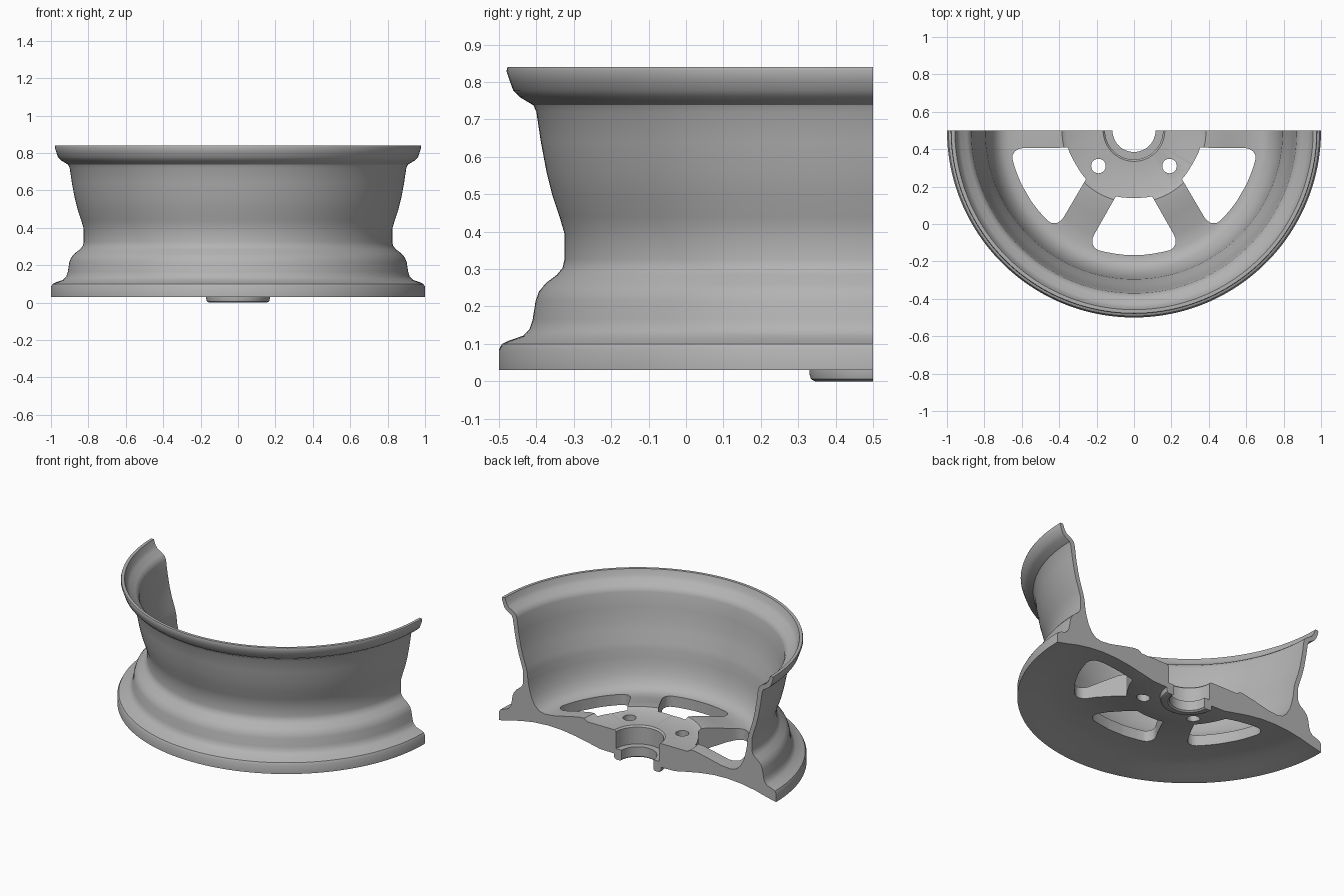
import bpy, bmesh, math
from mathutils import Vector

if "Cube" in bpy.data.objects:
    bpy.data.objects.remove(bpy.data.objects["Cube"])

CENTRE_Y = 0.5      # wheel axis lies on the sectioned plane
STEPS = 96

metal = bpy.data.materials.new("grey_metal")
metal.diffuse_color = (0.45, 0.45, 0.45, 1)
metal.use_nodes = True
metal.node_tree.nodes["Principled BSDF"].inputs["Base Color"].default_value = metal.diffuse_color

# Cross-section (radius, height), split into runs that meet at crisp corners
outside = [(1, .03), (1, .085), (.992, .1), (.975, .108), (.935, .122), (.918, .14),
           (.91, .165), (.902, .215), (.893, .24), (.875, .262), (.845, .285), (.83, .303),
           (.825, .325), (.825, .395), (.838, .44), (.858, .5), (.873, .56), (.888, .64),
           (.9, .72), (.908, .738), (.945, .76), (.962, .778), (.972, .805), (.98, .83), (.977, .84)]
inside = [(.958, .84), (.945, .805), (.93, .785), (.895, .765), (.878, .75), (.87, .73),
          (.858, .64), (.843, .56), (.828, .5), (.805, .43), (.795, .39), (.79, .34),
          (.78, .29), (.765, .24), (.74, .195), (.71, .168), (.67, .158), (.6, .165),
          (.5, .188), (.42, .205), (.385, .207), (.36, .19)]
hub = [(.165, .19), (.155, .18), (.155, .07), (.115, .07), (.115, .008), (.125, 0),
       (.155, 0), (.166, .006), (.17, .02), (.17, .035)]
underside = [(.27, .037), (.33, .05), (.45, .074), (.55, .087), (.65, .09),
             (.75, .083), (.85, .066), (.93, .045)]
profile = outside + inside + hub + underside


def finish(bm, name):
    bmesh.ops.recalc_face_normals(bm, faces=bm.faces)
    me = bpy.data.meshes.new(name)
    bm.to_mesh(me)
    bm.free()
    ob = bpy.data.objects.new(name, me)
    bpy.context.collection.objects.link(ob)
    return ob


def prism(points, name):
    """Vertical cutter from a flat outline."""
    bm = bmesh.new()
    face = bm.faces.new([bm.verts.new((x, y, -.2)) for x, y in points])
    new = bmesh.ops.extrude_face_region(bm, geom=[face])["geom"]
    bmesh.ops.translate(bm, vec=(0, 0, .65),
                        verts=[v for v in new if isinstance(v, bmesh.types.BMVert)])
    ob = finish(bm, name)
    ob.hide_render = True
    return ob


# Half wheel: revolve the section by 180 degrees and cap both cut ends
bm = bmesh.new()
rings = []
for i in range(STEPS + 1):
    a = math.pi + math.pi * i / STEPS
    rings.append([bm.verts.new((r * math.cos(a), CENTRE_Y + r * math.sin(a), z)) for r, z in profile])
n = len(profile)
for a, b in zip(rings, rings[1:]):
    for j in range(n):
        k = (j + 1) % n
        bm.faces.new((a[j], a[k], b[k], b[j]))
bm.faces.new(rings[0])
bm.faces.new(rings[-1])
wheel = finish(bm, "half_wheel_rim")

# Spoke windows: rounded wedge, (distance from axis, sideways)
half = [(.36, .035), (.357, .07), (.352, .097), (.56, .215), (.583, .223), (.607, .222),
        (.628, .21), (.64, .19), (.65, .15), (.659, .1), (.665, .05)]
wedge = half + [(u, -v) for u, v in reversed(half)]
cutters = []
for deg in (-150, -90, -30):
    c, s = math.cos(math.radians(deg)), math.sin(math.radians(deg))
    cutters.append(prism([(u * c - v * s, CENTRE_Y + u * s + v * c) for u, v in wedge], "window_cutter"))

# Bolt holes
for side in (-1, 1):
    cutters.append(prism([(side * .19 + .039 * math.cos(t * math.tau / 24),
                           CENTRE_Y - .19 + .039 * math.sin(t * math.tau / 24))
                          for t in range(24)], "bolt_hole_cutter"))

for cutter in cutters:
    mod = wheel.modifiers.new("cut", "BOOLEAN")
    mod.operation = "DIFFERENCE"
    mod.solver = "EXACT"
    mod.object = cutter

# Bake the cuts and drop the cutters
bpy.context.view_layer.update()
deps = bpy.context.evaluated_depsgraph_get()
baked = bpy.data.meshes.new_from_object(wheel.evaluated_get(deps))
wheel.modifiers.clear()
wheel.data = baked
for cutter in cutters:
    bpy.data.objects.remove(cutter)

wheel.data.materials.clear()
wheel.data.materials.append(metal)
for p in wheel.data.polygons:
    p.material_index = 0
bpy.context.view_layer.objects.active = wheel
wheel.select_set(True)
bpy.ops.object.shade_smooth_by_angle(angle=math.radians(35))
